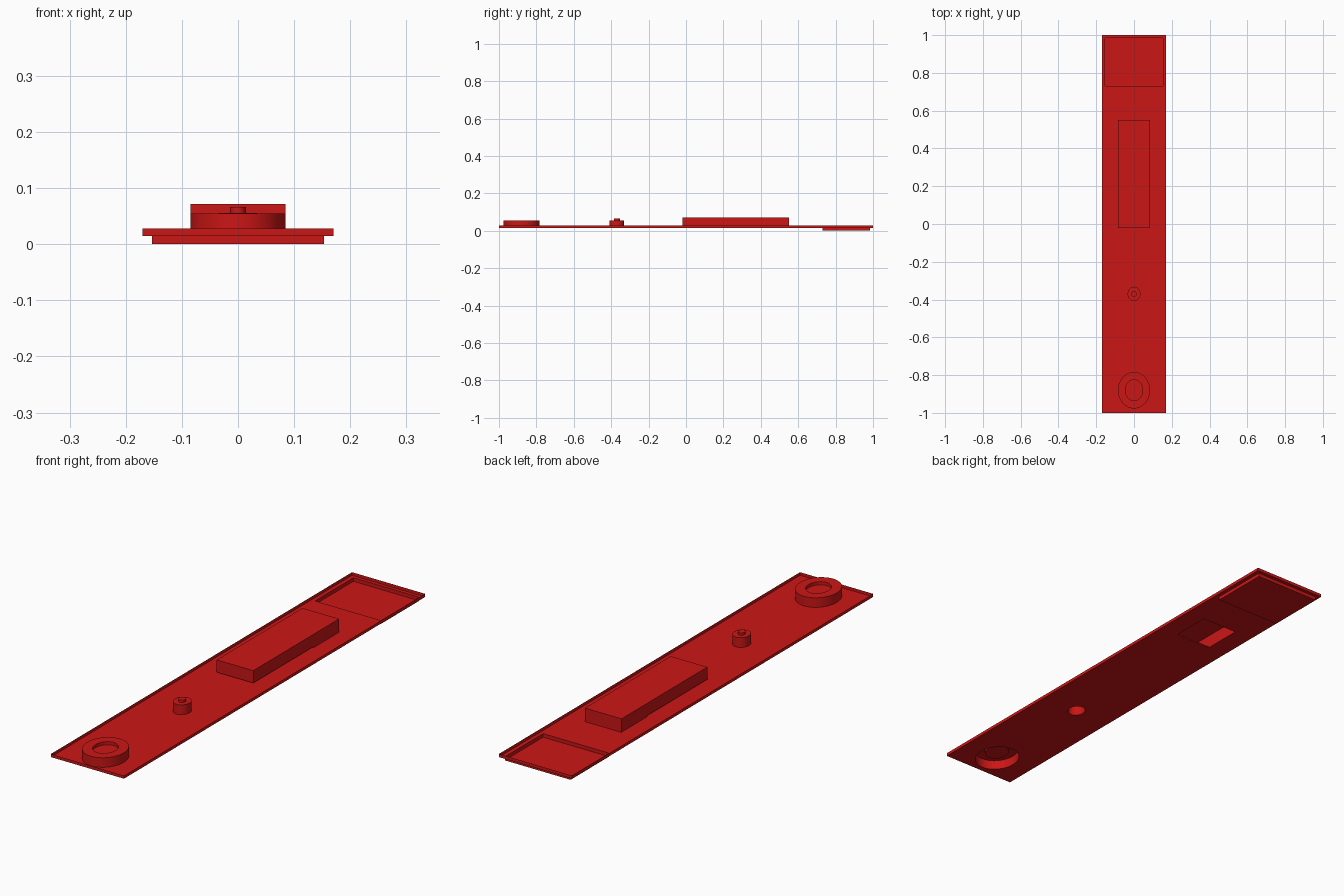
import bpy, bmesh, math

if "Cube" in bpy.data.objects:
    bpy.data.objects.remove(bpy.data.objects["Cube"])

FLOOR, RIM = 0.015, 0.028
red = bpy.data.materials.new("red")
red.diffuse_color = (0.6, 0.008, 0.008, 1)
red.use_nodes = True
red.node_tree.nodes["Principled BSDF"].inputs["Base Color"].default_value = red.diffuse_color


def rect(x, y0, y1, z):
    return [(-x, y0, z), (x, y0, z), (x, y1, z), (-x, y1, z)]


def ellipse(rx, ry, cy, z, n=48):
    return [(rx * math.cos(2 * math.pi * i / n), cy + ry * math.sin(2 * math.pi * i / n), z)
            for i in range(n)]


def finish(name, bm, smooth=False):
    mesh = bpy.data.meshes.new(name)
    bm.to_mesh(mesh)
    bm.free()
    mesh.materials.append(red)
    ob = bpy.data.objects.new(name, mesh)
    bpy.context.collection.objects.link(ob)
    if smooth:
        bpy.ops.object.select_all(action='DESELECT')
        ob.select_set(True)
        bpy.context.view_layer.objects.active = ob
        bpy.ops.object.shade_smooth_by_angle(angle=math.radians(30))
    return ob


def skin(bm, loops, cap=True):
    """Bridge a stack of matching loops and close the last one."""
    rings = [[bm.verts.new(p) for p in loop] for loop in loops]
    for a, b in zip(rings, rings[1:]):
        for i in range(len(a)):
            j = (i + 1) % len(a)
            bm.faces.new((a[i], a[j], b[j], b[i]))
    if cap:
        bm.faces.new(rings[-1])
    return rings


def shell(name, loops, smooth=False):
    bm = bmesh.new()
    skin(bm, loops)
    return finish(name, bm, smooth)


# Tray: thin floor with openings under each raised part, and a low rim
RING_Y, BUTTON_Y = -0.88, -0.37
holes = [rect(0.153, 0.73, 0.985, FLOOR), rect(0.084, 0.38, 0.55, FLOOR),
         ellipse(0.085, 0.097, RING_Y, FLOOR), ellipse(0.034, 0.038, BUTTON_Y, FLOOR)]
bm = bmesh.new()
edges = []
for loop in [rect(0.17, -1, 1, FLOOR)] + holes:
    vs = [bm.verts.new(p) for p in loop]
    edges += [bm.edges.new((vs[i], vs[(i + 1) % len(vs)])) for i in range(len(vs))]
bmesh.ops.triangle_fill(bm, edges=edges, use_beauty=True, normal=(0, 0, 1))
for f in bm.faces:
    f.normal_update()
    if f.normal.z < 0:
        f.normal_flip()
skin(bm, [rect(0.17, -1, 1, FLOOR), rect(0.17, -1, 1, RIM)], cap=False)
bmesh.ops.remove_doubles(bm, verts=bm.verts, dist=1e-5)
finish("tray", bm)

# Recessed pan below the floor at the back
bm = bmesh.new()
skin(bm, [rect(0.153, 0.73, 0.985, FLOOR), rect(0.153, 0.73, 0.985, 0)])
bmesh.ops.reverse_faces(bm, faces=bm.faces[:])
for f in bm.faces:
    f.normal_update()
    if f.normal.z < -0.5:
        f.normal_flip()
finish("recessed_pan", bm)

# Hollow block, joined to the floor by a short neck
TOP, BASE = 0.072, 0.02
bm = bmesh.new()
skin(bm, [rect(0.085, -0.02, 0.55, BASE), rect(0.085, -0.02, 0.55, TOP)])
bm.faces.new([bm.verts.new(p) for p in reversed(rect(0.085, -0.02, 0.38, BASE))])
finish("block", bm)
bm = bmesh.new()
skin(bm, [rect(0.084, 0.38, 0.55, FLOOR), rect(0.084, 0.38, 0.55, BASE)], cap=False)
finish("block_neck", bm)

# Round dial with a dished centre
shell("dial", [ellipse(0.085, 0.097, RING_Y, FLOOR), ellipse(0.085, 0.097, RING_Y, 0.055),
               ellipse(0.046, 0.055, RING_Y, 0.055), ellipse(0.046, 0.055, RING_Y, 0.042)], True)

# Small button with a raised tip
shell("button", [ellipse(0.034, 0.038, BUTTON_Y, FLOOR), ellipse(0.034, 0.038, BUTTON_Y, 0.056),
                 ellipse(0.014, 0.016, BUTTON_Y, 0.056), ellipse(0.014, 0.016, BUTTON_Y, 0.066)], True)
